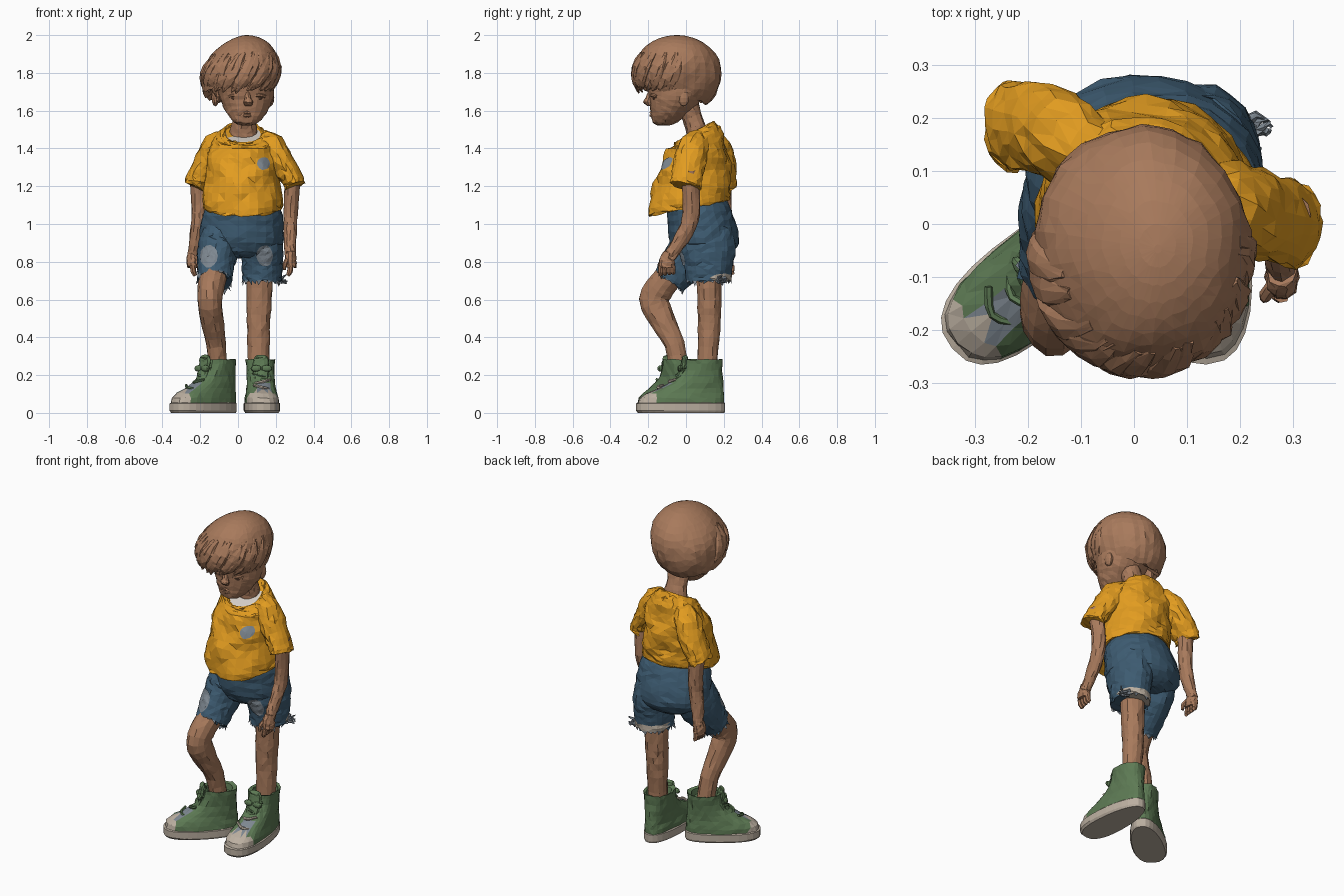
import bpy, bmesh, math, random
from mathutils import Vector, Matrix
from mathutils.bvhtree import BVHTree

if "Cube" in bpy.data.objects:
    bpy.data.objects.remove(bpy.data.objects["Cube"])

random.seed(4)
R = random.uniform


def colour(name, *rgb):
    m = bpy.data.materials.new(name)
    lin = [((c / 255 + 0.055) / 1.055) ** 2.4 for c in rgb]
    m.diffuse_color = (*lin, 1)
    m.use_nodes = True
    m.node_tree.nodes["Principled BSDF"].inputs["Base Color"].default_value = m.diffuse_color
    return m


SKIN = colour("warm brown", 168, 122, 92)
SHIRT = colour("mustard", 226, 156, 32)
DENIM = colour("denim blue", 61, 91, 113)
PALE = colour("faded denim", 126, 136, 145)
GREEN = colour("canvas green", 93, 122, 84)
RUBBER = colour("rubber beige", 188, 176, 161)
WHITE = colour("undershirt grey", 214, 207, 199)
DARK = colour("eye brown", 96, 67, 52)


def make(name, verts, faces, mats, rule=None):
    me = bpy.data.meshes.new(name)
    me.from_pydata([tuple(v) for v in verts], [], faces)
    bm = bmesh.new()
    bm.from_mesh(me)
    bmesh.ops.recalc_face_normals(bm, faces=bm.faces)
    bmesh.ops.triangulate(bm, faces=bm.faces)
    bm.to_mesh(me)
    bm.free()
    for m in mats:
        me.materials.append(m)
    if rule:
        for p in me.polygons:
            p.material_index = rule(p.center, p.normal)
    ob = bpy.data.objects.new(name, me)
    bpy.context.collection.objects.link(ob)
    return ob


def loft(name, rings, mats, rule=None):
    n = len(rings[0])
    verts = [v for r in rings for v in r]
    faces = [(k * n + i, k * n + (i + 1) % n, (k + 1) * n + (i + 1) % n, (k + 1) * n + i)
             for k in range(len(rings) - 1) for i in range(n)]
    faces += [tuple(range(n)), tuple(range(len(verts) - n, len(verts)))]
    return make(name, verts, faces, mats, rule)


def smooth_path(pts, sub):
    out = []
    for i in range(len(pts) - 1):
        p = [pts[max(0, min(len(pts) - 1, i + d))] for d in (-1, 0, 1, 2)]
        for s in range(sub):
            t = s / sub
            out.append([0.5 * (2 * b + (c - a) * t + (2 * a - 5 * b + 4 * c - d) * t * t
                               + (3 * b - a - 3 * c + d) * t ** 3) for a, b, c, d in zip(*p)])
    return out + [list(pts[-1])]


# tube through (x, y, z, width radius, depth radius) stations
def tube(name, pts, mats, n=14, sub=3, yaw=0, jit=0.003, level=False, fix=None, rule=None):
    st = smooth_path(pts, sub)
    ref = Vector((math.cos(yaw), math.sin(yaw), 0))
    rings = []
    for k, s in enumerate(st):
        t = Vector((0, 0, 1))
        if not level:
            t = (Vector(st[min(k + 1, len(st) - 1)][:3]) - Vector(st[max(k - 1, 0)][:3])).normalized()
        u = (ref - t * ref.dot(t)).normalized()
        v = t.cross(u)
        ring = []
        for i in range(n):
            a = 2 * math.pi * i / n
            p = Vector(s[:3]) + u * (max(s[3], .001) * math.cos(a)) + v * (max(s[4], .001) * math.sin(a))
            p += Vector((R(-jit, jit), R(-jit, jit), R(-jit, jit)))
            ring.append(fix(p) if fix else p)
        rings.append(ring)
    return loft(name, rings, mats, rule), rings[-1]


def blob(name, c, r, mat, n=10):
    rings = [[Vector((c[0] + r[0] * math.sin(f) * math.cos(a), c[1] + r[1] * math.sin(f) * math.sin(a),
                      c[2] + r[2] * math.cos(f))) for a in [2 * math.pi * i / n for i in range(n)]]
             for f in [0.06 + (math.pi - 0.12) * j / 6 for j in range(7)]]
    return loft(name, rings, [mat])


# thin patch projected from the front onto a surface
def patch(name, targets, x, z, rx, rz, mat, n=14):
    vs, fs, pts = [], [], []
    for o in targets:
        b = len(vs)
        vs += [v.co.copy() for v in o.data.vertices]
        fs += [[b + i for i in p.vertices] for p in o.data.polygons]
    tree = BVHTree.FromPolygons(vs, fs)
    for k in range(5):
        for i in range(n):
            a, q = 2 * math.pi * i / n, max(k / 4, .02) * (1 + R(-.06, .06))
            px, pz = x + rx * q * math.cos(a), z + rz * q * math.sin(a)
            hit = tree.ray_cast(Vector((px, -1, pz)), Vector((0, 1, 0)))[0]
            pts.append(Vector((px, (hit.y if hit else pts[-1].y) - 0.006, pz)))
    faces = [(k * n + i, k * n + (i + 1) % n, k * n + n + (i + 1) % n, k * n + n + i)
             for k in range(4) for i in range(n)] + [tuple(range(n))]
    make(name, pts, faces, [mat])


# Shirt body: sloping hem and collar, soft folds
def shirt_fix(p):
    top = max(0, min(1, (p.z - 1.40) / 0.09))
    low = max(0, min(1, (1.22 - p.z) / 0.1))
    fold = 0.007 * math.sin(26 * p.x + 30 * p.z) + 0.006 * math.sin(40 * p.z - 18 * p.x)
    p.y += fold * (1 - top)
    p.z += (p.y - 0.06) * (0.55 * top + 0.2 * low)
    return p


shirt, _ = tube("shirt", [
    (.03, .03, 1.12, .17, .17), (.028, .018, 1.09, .205, .21), (.025, .02, 1.15, .212, .21),
    (.022, .04, 1.25, .192, .197), (.025, .055, 1.35, .19, .172), (.03, .062, 1.42, .178, .14),
    (.03, .055, 1.465, .15, .118), (.028, .04, 1.497, .108, .102), (.028, .04, 1.487, .095, .09)],
    [SHIRT, WHITE], n=30, sub=3, yaw=-.35, jit=.005, level=True, fix=shirt_fix,
    rule=lambda c, n: int(c.z > 1.4 and c.y < .06 and math.hypot(c.x - .025, c.y - .04) < .09))
patch("chest_patch", [shirt], .135, 1.32, .034, .034, PALE)

# Sleeves
sleeves = {
    "left": [(-.06, .12, 1.42, .07, .07), (-.115, .15, 1.405, .075, .082), (-.16, .175, 1.33, .07, .088),
             (-.212, .185, 1.24, .062, .082), (-.232, .185, 1.20, .058, .085)],
    "right": [(.12, .06, 1.43, .07, .07), (.18, .04, 1.40, .075, .082), (.228, .02, 1.33, .068, .085),
              (.284, .005, 1.24, .058, .082), (.302, -.002, 1.20, .054, .085)]}
for side, p in sleeves.items():
    tube(side + "_sleeve", p, [SHIRT], n=18, jit=.006)

# Arms and loosely curled hands
arms = {
    "left": [(-.215, .19, 1.28, .045, .045), (-.205, .2, 1.1, .042, .043), (-.21, .2, .99, .04, .042),
             (-.228, .212, .89, .033, .036), (-.24, .222, .82, .026, .032)],
    "right": [(.29, .015, 1.28, .042, .045), (.28, .03, 1.1, .038, .045), (.278, .012, .99, .036, .045),
              (.275, -.045, .89, .032, .038), (.278, -.09, .82, .026, .032)]}
for side, p in arms.items():
    tube(side + "_arm", p, [SKIN], n=12)
    x, y, z = p[-1][:3]
    tube(side + "_palm", [(x, y, z + .03, .026, .03), (x, y - .01, z - .015, .032, .042),
                          (x, y - .012, z - .05, .03, .042)], [SKIN], n=10)
    inn = 1 if side == "left" else -1
    for i in range(4):
        fy = y - .045 + i * .022
        tube(f"{side}_finger_{i}", [(x, fy, z - .04, .015, .013), (x + .004 * inn, fy, z - .072, .015, .013),
             (x + .014 * inn, fy + .004, z - .092 + .004 * i, .01, .01)], [SKIN], n=7, sub=2, jit=.001)
    tube(side + "_thumb", [(x + .01 * inn, y - .02, z, .014, .014), (x + .03 * inn, y - .045, z - .03, .013, .013),
         (x + .032 * inn, y - .05, z - .062, .008, .008)], [SKIN], n=7, sub=2, jit=.001)

# Shorts: seat and two legs with frayed hems
seat, _ = tube("shorts_seat", [
    (.025, .06, 1.13, .17, .155), (.025, .07, 1.07, .205, .17), (.02, .087, .99, .22, .182),
    (.02, .098, .9, .218, .183), (.02, .095, .84, .16, .14), (.02, .09, .82, .09, .09)],
    [DENIM], n=26, level=True, jit=.004)
shorts = {
    "left": [(-.085, .08, .97, .1, .13), (-.105, .04, .87, .108, .135), (-.118, -.025, .78, .098, .112),
             (-.122, -.085, .70, .092, .092)],
    "right": [(.125, .1, .97, .1, .14), (.127, .115, .87, .112, .15), (.128, .12, .78, .108, .13),
              (.128, .12, .70, .105, .118)]}
legs = [seat]
for side, p in shorts.items():
    lining = (lambda c, n: int(c.z < .735 and c.y > .14)) if side == "right" else \
        (lambda c, n: int(c.z < .735 and c.x < -.15 and c.y < -.1))
    ob, hem = tube(side + "_shorts_leg", p, [DENIM, RUBBER if side == "right" else PALE], n=24, sub=4, jit=.004,
                   rule=lining)
    legs.append(ob)
    verts, faces = [], []
    for i in range(len(hem)):
        a, b = hem[i], hem[(i + 1) % len(hem)]
        tip = (a + b) / 2 + Vector((R(-.012, .012), R(-.012, .012), -R(.004, .03)))
        faces.append((len(verts), len(verts) + 1, len(verts) + 2))
        verts += [a, b, tip]
    make(side + "_frayed_hem", verts, faces, [DENIM, PALE], lambda c, n: int(R(0, 1) < .6))
for i in range(5):
    z = .70 + R(-.02, .03)
    tube(f"loose_thread_{i}", [(.20, .17 + .01 * i, z, .014, .012), (.23, .185 + R(-.02, .02), z - .005, .009, .008),
         (.245 + R(0, .015), .185 + R(-.02, .02), z - R(-.01, .03), .003, .003)], [PALE], n=5, sub=2)
patch("left_knee_patch", legs, -.155, .83, .047, .062, PALE)
patch("right_knee_patch", legs, .142, .83, .044, .056, PALE)

# Bare legs
tube("right_leg", [(.115, .12, .78, .07, .07), (.113, .123, .6, .067, .064), (.11, .122, .48, .062, .062),
                   (.11, .118, .35, .058, .055), (.11, .11, .2, .055, .055)], [SKIN], n=14)
tube("left_leg", [(-.115, -.03, .78, .075, .075), (-.14, -.125, .68, .07, .078), (-.15, -.168, .60, .066, .08),
                  (-.138, -.13, .5, .061, .07), (-.115, -.06, .36, .052, .054), (-.105, -.035, .2, .05, .05)],
     [SKIN], n=14)


# High-top shoes, toe along local -y
def shoe(side, loc, yaw, T, H, toe):
    M = Matrix.Translation(loc) @ Matrix.Rotation(yaw, 4, 'Z')
    Mi = M.inverted()

    def ring(z, yf, yb, w, jit=.003, n=26):
        out = []
        for i in range(n):
            s, c = math.sin(2 * math.pi * i / n), math.cos(2 * math.pi * i / n)
            flare = 1 + .16 * c * min(1, (yb - yf) / .4)
            x = w * flare * math.copysign(abs(s) ** .8, s)
            y = (yf + yb) / 2 - (yb - yf) / 2 * math.copysign(abs(c) ** .9, c)
            out.append(M @ Vector((x + R(-jit, jit), y + R(-jit, jit), z + (R(-jit, jit) if z > .06 else 0))))
        return out

    loft(side + "_sole", [ring(0, -T * .97, H * .97, .086, 0), ring(.012, -T, H, .094, 0),
                          ring(.05, -T, H, .094, 0), ring(.056, -T * .95, H * .95, .087, 0)], [RUBBER])

    def paint(c, n):
        p = Mi @ c
        if p.y < -T * toe:
            return 1
        return 2 if p.y < -T * .52 and abs(p.x - .01) < .035 and n.z > .4 else 0

    prof = [(.05, .97, .97, .09), (.08, .95, .96, .087), (.105, .85, .95, .082), (.13, .68, .93, .076),
            (.16, .51, .9, .073), (.19, .39, .88, .072), (.225, .32, .86, .074), (.26, .29, .87, .077),
            (.283, .29, .88, .078), (.275, .22, .7, .064), (.24, .2, .65, .06)]
    loft(side + "_shoe_upper", [ring(z, -T * f, H * b, w) for z, f, b, w in prof], [GREEN, RUBBER, PALE], paint)

    # tongue and laces
    tg = [(0, -T * .42, .15, .035, .015), (0, -T * .33, .22, .04, .018), (0, -T * .29, .28, .042, .018),
          (0, -T * .31, .3, .03, .014)]
    parts = [tube(side + "_tongue", tg, [GREEN], n=10, jit=.002)[0]]
    for i, (z, f) in enumerate([(.135, .67), (.165, .51), (.197, .4), (.23, .35)]):
        s = .012 if i % 2 else -.012
        parts.append(tube(f"{side}_lace_{i}", [
            (-.045, -T * f + .025, z - s, .007, .007), (0, -T * f - .004, z, .008, .008),
            (.045, -T * f + .025, z + s, .007, .007)],
            [RUBBER if i < 2 and side == "right" else GREEN], n=6, yaw=1.57, jit=.001)[0])
    for s in (-1, 1):
        parts.append(blob(f"{side}_lace_bow_{s}", (s * .028, -T * .36, .235), (.03, .014, .018), GREEN))
    for ob in parts:
        ob.data.transform(M)


shoe("left", (-.105, -.035, 0), math.radians(-50), .31, .112, .78)
shoe("right", (.117, .1, 0), math.radians(3), .365, .107, .74)

# Neck, face and ears
tube("neck", [(.028, .065, 1.40, .082, .06), (.03, .057, 1.49, .072, .056), (.035, .03, 1.57, .06, .055),
              (.04, -.01, 1.66, .07, .07)], [SKIN], n=14)
tube("face", [(.042, -.12, 1.523, .028, .03), (.042, -.112, 1.54, .066, .066), (.045, -.085, 1.59, .108, .102),
              (.045, -.062, 1.64, .132, .13), (.042, -.05, 1.70, .15, .15), (.03, -.045, 1.77, .16, .165),
              (.025, -.04, 1.86, .14, .15)], [SKIN], n=22, level=True, jit=.003)
tube("nose", [(.05, -.185, 1.705, .013, .014), (.052, -.196, 1.67, .016, .018), (.054, -.204, 1.645, .026, .024),
              (.053, -.19, 1.625, .018, .014)], [SKIN], n=9, level=True, jit=.001)
for i, z in enumerate((1.588, 1.573)):
    tube(f"lip_{i}", [(.008, -.163, z - .008, .006, .005), (.047, -.183, z + .002, .011, .009),
         (.086, -.16, z - .008, .006, .005)], [SKIN], n=7, yaw=1.57, jit=.001)
for s, side in ((-1, "left"), (1, "right")):
    ex = .047 + s * .062
    blob(side + "_eye", (ex, -.168, 1.666), (.022, .011, .009), DARK)
    tube(side + "_eyelid", [(ex - .034, -.168 + (.012 if s < 0 else -.008), 1.675, .008, .008),
         (ex, -.178, 1.683, .011, .011), (ex + .034, -.168 + (.012 if s > 0 else -.008), 1.675, .008, .008)],
         [SKIN], n=7, yaw=1.57, jit=.001)
    blob(side + "_ear", (.026 + s * .146, -.012, 1.668), (.02, .03, .045), SKIN)


# Bowl of hair with a ragged lower edge
def scalp(a, f, k=1.0, relief=0.0, dz=0.0):
    w = k * (1 + relief) * math.sin(f) ** (1 if f < math.pi / 2 else .6)
    x = .015 + .202 * w * math.sin(a) + .03 * math.cos(f)
    return Vector((x, -.047 - .233 * w * math.cos(a), 1.802 + .198 * math.cos(f) - .12 * max(0, .03 - x)
                   * max(0, math.cos(f)) + dz))


n, m = 44, 13
edge = [112 + 38 * ((1 - math.cos(2 * math.pi * i / n)) / 2) ** 1.5 + R(-5, 5) for i in range(n)]


def hair_ring(q, k=1.0, dz=0.0):
    out = []
    for i in range(n):
        a, f = 2 * math.pi * i / n, math.radians(max(2, edge[i] * q))
        rel = (.012 * math.sin(5 * a + 4 * f) + .009 * (-1) ** i * q + R(-.014, .014)) * min(1, 2 * q)
        out.append(scalp(a, f, k, rel, dz))
    return out


loft("hair", [hair_ring(k / m) for k in range(m + 1)] + [hair_ring(1, .84, .02), hair_ring(1, .5, .06)], [SKIN])

# Swept fringe locks and sideburns
for i in range(15):
    a = -1.5 + 3.0 * i / 14 + R(-.08, .08)
    sw = R(.1, .22)
    pts = [(*scalp(a + sw * q, math.radians(f), k), r, r * .45) for q, f, k, r in
           ((1.6, 58, .97, .012), (.8, 80, .985, .032), (0, 100, .985, .033), (-.8, 113, .97, .018))]
    e = scalp(a - sw * 1.3, math.radians(117 + R(-4, 5)), .95)
    tube(f"fringe_lock_{i}", pts + [(e.x, e.y, e.z - .012, .003, .003)], [SKIN], n=8, sub=2, yaw=a, jit=.003)
for s in (-1, 1):
    tube(f"sideburn_{s}", [(.022 + s * .158, -.06, 1.76, .02, .03), (.028 + s * .145, -.058, 1.70, .014, .024),
         (.032 + s * .134, -.055, 1.645, .004, .006)], [SKIN], n=8, level=True)
